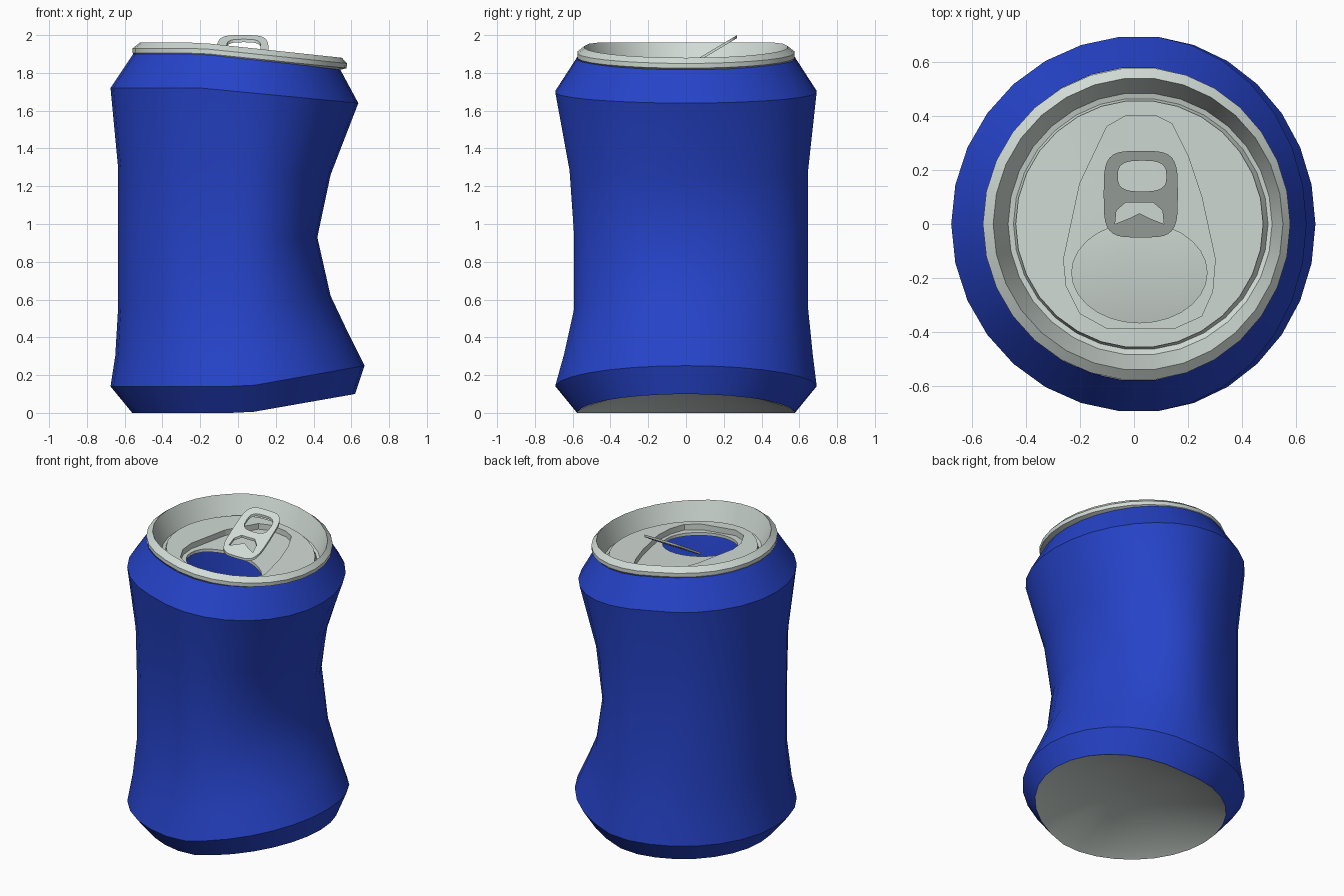
import bpy, bmesh, math
from mathutils import Vector

cube = bpy.data.objects.get("Cube")
if cube:
    bpy.data.objects.remove(cube, do_unlink=True)

SIDES = 30
CX = 0.02          # axis of the can
FOLD = -0.2        # the top bends down to the right of this line


def material(name, color, metallic=0.0):
    m = bpy.data.materials.new(name)
    m.use_nodes = True
    m.diffuse_color = color
    m.node_tree.nodes["Principled BSDF"].inputs["Base Color"].default_value = color
    return m


blue = material("can blue", (0.019, 0.056, 0.58, 1))
silver = material("aluminium", (0.64, 0.71, 0.67, 1))


def finish(name, bm, mat):
    mesh = bpy.data.meshes.new(name)
    bm.to_mesh(mesh)
    bm.free()
    mesh.materials.append(mat)
    obj = bpy.data.objects.new(name, mesh)
    bpy.context.collection.objects.link(obj)
    bpy.ops.object.select_all(action='DESELECT')
    obj.select_set(True)
    bpy.context.view_layer.objects.active = obj
    bpy.ops.object.shade_smooth_by_angle(angle=math.radians(30))
    return obj


def ring(bm, z_left, z_right, left, right, front, back, fold=FOLD, crease=0.0):
    """One squashed ring; its height bends from z_left to z_right past the fold."""
    verts = []
    for i in range(SIDES):
        a = math.tau * i / SIDES
        c, s = math.cos(a), math.sin(a)
        x = CX + c * (right if c > 0 else left)
        y = s * (back if s > 0 else front)
        if i in (9, 21):                      # vertical creases beside the dent
            y -= math.copysign(crease, s)
        t = max(0.0, (x - fold) / (CX + right - fold))
        verts.append(bm.verts.new((x, y, z_left + (z_right - z_left) * t)))
    return verts


def loft(rings, bm, cap=False):
    for low, high in zip(rings, rings[1:]):
        for i in range(SIDES):
            j = (i + 1) % SIDES
            bm.faces.new((low[i], low[j], high[j], high[i]))
    if cap:
        bm.faces.new(rings[-1])


# Dented body: z left, z right, then reach to left, right, front, back
bm = bmesh.new()
body = [
    (0.00, 0.10, 0.58, 0.60, 0.58, 0.58, 0.05, 0),
    (0.14, 0.25, 0.695, 0.65, 0.695, 0.695, 0.05, 0),
    (0.30, 0.43, 0.67, 0.56, 0.65, 0.675, 0.05, 0),
    (0.55, 0.62, 0.655, 0.47, 0.595, 0.65, 0.05, 0.015),
    (0.93, 0.93, 0.655, 0.40, 0.595, 0.65, FOLD, 0.035),
    (1.30, 1.26, 0.655, 0.47, 0.62, 0.65, FOLD, 0.005),
    (1.72, 1.64, 0.695, 0.617, 0.695, 0.695, FOLD, 0),
    (1.90, 1.82, 0.575, 0.52, 0.58, 0.58, FOLD, 0),
]
loft([ring(bm, *level) for level in body], bm)
finish("can_body", bm, blue)

# Domed base
bm = bmesh.new()
dome = [(0.58, 0.0), (0.52, 0.03), (0.3, 0.10), (0.05, 0.13)]
loft([ring(bm, z, z + 0.1 * r / 0.58, r, r + 0.02, r, r, 0.05 * r / 0.58)
      for r, z in dome], bm, cap=True)
bmesh.ops.reverse_faces(bm, faces=bm.faces)
finish("domed_base", bm, silver)

# Rim, countersunk wall and groove
bm = bmesh.new()
rim = [(0.57, 0.515, 1.895), (0.578, 0.555, 1.905), (0.578, 0.557, 1.93),
       (0.54, 0.53, 1.96), (0.485, 0.49, 1.825), (0.465, 0.475, 1.82),
       (0.455, 0.455, 1.85)]
loft([ring(bm, z, z - 0.08, l, r, l, l) for l, r, z in rim], bm)
finish("rim", bm, silver)


def oval(cx, cy, rx, ry, count=28, power=2.0):
    pts = []
    for i in range(count):
        a = math.tau * i / count
        c, s = math.cos(a), math.sin(a)
        pts.append((cx + rx * math.copysign(abs(c) ** (2 / power), c),
                    cy + ry * math.copysign(abs(s) ** (2 / power), s)))
    return pts


def plate(name, loops, thickness, height, bend=True):
    """Flat plate with holes, from filled outlines; height gives z at (x, y)."""
    curve = bpy.data.curves.new(name + "_outline", 'CURVE')
    curve.dimensions = '2D'
    curve.fill_mode = 'BOTH'
    curve.extrude = thickness / 2
    for pts in loops:
        sp = curve.splines.new('POLY')
        sp.points.add(len(pts) - 1)
        for p, (x, y) in zip(sp.points, pts):
            p.co = (x, y, 0, 1)
        sp.use_cyclic_u = True
    temp = bpy.data.objects.new(name + "_outline", curve)
    bpy.context.collection.objects.link(temp)
    bpy.context.view_layer.update()
    mesh = bpy.data.meshes.new_from_object(
        temp.evaluated_get(bpy.context.evaluated_depsgraph_get()))
    bm = bmesh.new()
    bm.from_mesh(mesh)
    bpy.data.objects.remove(temp, do_unlink=True)
    bpy.data.meshes.remove(mesh)
    bmesh.ops.remove_doubles(bm, verts=bm.verts, dist=1e-5)
    if bend:
        bmesh.ops.bisect_plane(bm, geom=bm.verts[:] + bm.edges[:] + bm.faces[:],
                               plane_co=Vector((FOLD, 0, 0)),
                               plane_no=Vector((1, 0, 0)))
    for v in bm.verts:
        v.co.z += height(v.co.x, v.co.y) - thickness / 2
    bmesh.ops.recalc_face_normals(bm, faces=bm.faces)
    return finish(name, bm, silver)


def sloped(z):
    return lambda x, y: z - 0.08 * max(0.0, (x - FOLD) / 0.74)


# Lid with a sunken panel, and the drinking hole in the panel
teardrop = [(-0.03, 0.40), (0.08, 0.40), (0.14, 0.37), (0.20, 0.25), (0.25, 0.10),
            (0.30, -0.13), (0.29, -0.25), (0.25, -0.34), (0.15, -0.385),
            (-0.10, -0.385), (-0.20, -0.33), (-0.25, -0.23), (-0.26, -0.13),
            (-0.20, 0.15), (-0.10, 0.36)]
plate("lid", [oval(CX, 0, 0.457, 0.457, SIDES), teardrop], 0.04, sloped(1.85))
wider = [(CX + (x - CX) * 1.03, y * 1.03) for x, y in teardrop]
plate("sunken_panel", [wider, oval(CX, -0.18, 0.25, 0.185)], 0.02, sloped(1.812))

# Raised pull tab with finger hole and rivet tongue
tongue_hole = [(-0.07, 0.0), (-0.065, 0.05), (-0.03, 0.08), (0.07, 0.08),
               (0.105, 0.05), (0.11, 0.0), (0.06, 0.02), (0.02, 0.04), (-0.02, 0.02)]
plate("pull_tab", [oval(0.025, 0.11, 0.137, 0.16, 32, 4.0),
                   oval(0.03, 0.177, 0.09, 0.057, 24, 3.0),
                   tongue_hole], 0.016,
      lambda x, y: 1.838 + 0.6 * y, bend=False)
